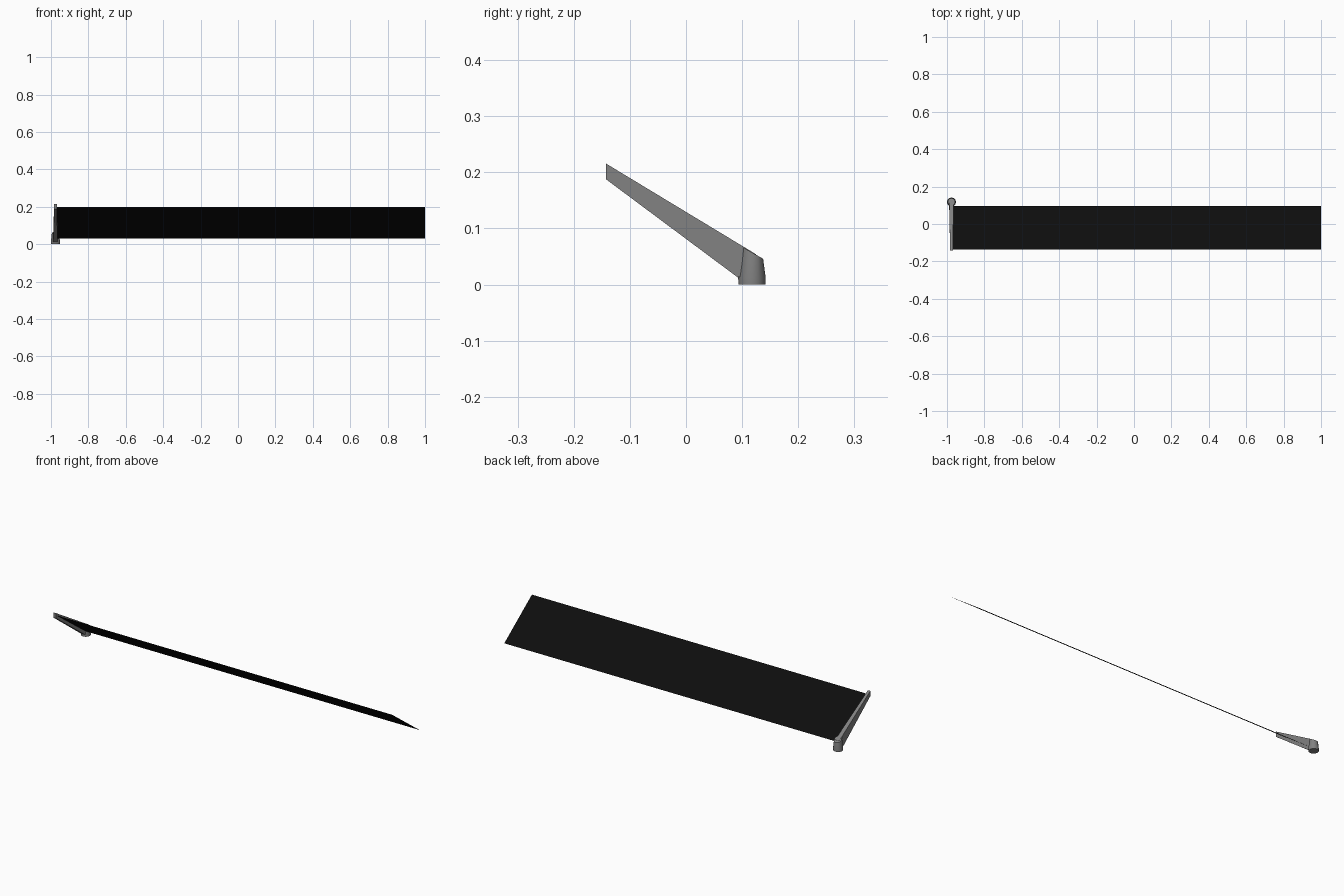
import bpy, bmesh, math

if "Cube" in bpy.data.objects:
    bpy.data.objects.remove(bpy.data.objects["Cube"])

def material(name, v):
    m = bpy.data.materials.new(name)
    m.diffuse_color = (v, v, v, 1)
    m.use_nodes = True
    m.node_tree.nodes["Principled BSDF"].inputs["Base Color"].default_value = m.diffuse_color
    return m

grey = material("metal grey", 0.22)
black = material("panel black", 0.004)

def add_object(name, bm, mat):
    me = bpy.data.meshes.new(name)
    bmesh.ops.recalc_face_normals(bm, faces=bm.faces)
    bm.to_mesh(me)
    bm.free()
    ob = bpy.data.objects.new(name, me)
    me.materials.append(mat)
    bpy.context.collection.objects.link(ob)
    return ob

def loft(bm, rings):
    loops = [[bm.verts.new(p) for p in r] for r in rings]
    n = len(loops[0])
    for a, b in zip(loops, loops[1:]):
        for i in range(n):
            j = (i + 1) % n
            bm.faces.new((a[i], a[j], b[j], b[i]))
    bm.faces.new(loops[0][::-1])
    bm.faces.new(loops[-1])

CX = -0.976

# sloping flat panel, a single sheet
bm = bmesh.new()
bm.faces.new([bm.verts.new(p) for p in (
    (-0.974, -0.135, 0.20), (1, -0.135, 0.20), (1, 0.097, 0.03), (-0.974, 0.097, 0.03))])
add_object("panel", bm, black)

# tapered side arm: y, z, half width
profile = [(-0.143, 0.216, 0.007), (0.125, 0.054, 0.012), (0.130, 0.02, 0.013),
           (0.092, 0.013, 0.012), (-0.143, 0.188, 0.007)]
bm = bmesh.new()
loft(bm, [[(CX + s * w, y, z) for y, z, w in profile] for s in (-1, 1)])
add_object("side_arm", bm, grey)

# rounded foot under the low end, with a sloping top
def ring(y, z, r, tilt=0):
    return [(CX + r * math.cos(a), y + r * math.sin(a), z - tilt * math.sin(a))
            for a in (math.tau * i / 12 for i in range(12))]

bm = bmesh.new()
loft(bm, [ring(0.1175, 0, 0.024), ring(0.1175, 0.012, 0.0245), ring(0.118, 0.057, 0.0195, 0.011)])
foot = add_object("foot", bm, grey)
bpy.context.view_layer.objects.active = foot
foot.select_set(True)
bpy.ops.object.shade_smooth_by_angle(angle=math.radians(40))
